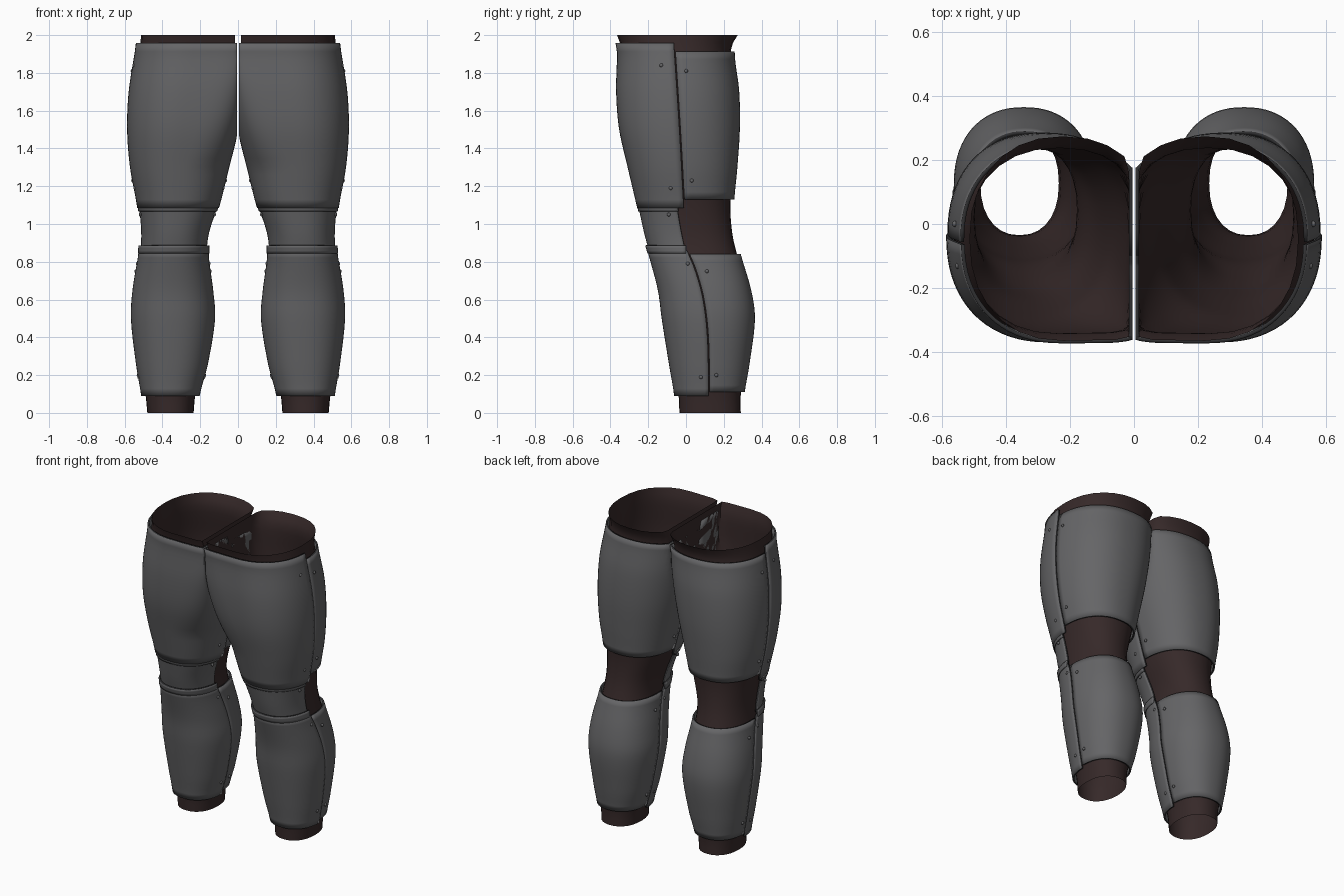
import bpy, bmesh, math
from mathutils import Matrix, Vector

cube = bpy.data.objects.get("Cube")
if cube:
    bpy.data.objects.remove(cube, do_unlink=True)


def material(name, rgb, rough):
    m = bpy.data.materials.new(name)
    m.use_nodes = True
    m.diffuse_color = (*rgb, 1)
    b = m.node_tree.nodes["Principled BSDF"]
    b.inputs["Base Color"].default_value = (*rgb, 1)
    b.inputs["Roughness"].default_value = rough
    return m


GREY = material("plate grey", (0.13, 0.13, 0.135), 0.6)
BROWN = material("dark brown lining", (0.037, 0.022, 0.022), 0.8)
EDGE = material("dark plate edge", (0.03, 0.03, 0.032), 0.7)

# Leg outline: height, inner x, outer x, front y, back y
LEG = [
    (0.00, 0.215, 0.50, -0.055, 0.31),
    (0.10, 0.205, 0.51, -0.06, 0.31),
    (0.25, 0.165, 0.535, -0.085, 0.335),
    (0.50, 0.125, 0.563, -0.125, 0.365),
    (0.65, 0.135, 0.555, -0.145, 0.345),
    (0.84, 0.158, 0.525, -0.195, 0.29),
    (0.95, 0.148, 0.518, -0.225, 0.265),
    (1.10, 0.10, 0.532, -0.258, 0.255),
    (1.30, 0.05, 0.568, -0.305, 0.272),
    (1.50, 0.0, 0.583, -0.35, 0.285),
    (1.70, -0.04, 0.575, -0.366, 0.282),
    (1.93, -0.08, 0.54, -0.363, 0.258),
    (2.00, -0.09, 0.533, -0.385, 0.294),
]


def smooth_lookup(rows, z):
    """Hermite interpolation through rows keyed by height."""
    z = min(max(z, rows[0][0]), rows[-1][0])
    last = len(rows) - 1
    i = next(k for k in range(last) if z <= rows[k + 1][0])
    a, b = rows[i], rows[i + 1]
    h = b[0] - a[0]
    t = (z - a[0]) / h

    def slope(k, j):
        p, q = rows[max(k - 1, 0)], rows[min(k + 1, last)]
        return (q[j] - p[j]) / (q[0] - p[0])

    return [(2*t**3 - 3*t*t + 1) * a[j] + (t**3 - 2*t*t + t) * h * slope(i, j)
            + (3*t*t - 2*t**3) * b[j] + (t**3 - t*t) * h * slope(i + 1, j)
            for j in range(1, len(a))]


def leg_point(z, t, grow, wall):
    """Point on the leg at height z and angle t; the inner side is flat at x = wall."""
    xi, xo, yf, yb = smooth_lookup(LEG, z)
    c, s = math.cos(t), math.sin(t)
    n = 2.25
    if c < 0 and s < 0:  # squarer inner front corner at the top of the thigh
        n += 3 * min(max((z - 1.3) / 0.5, 0), 1)
    px = math.copysign(abs(c) ** (2 / n), c)
    py = math.copysign(abs(s) ** (2 / n), s)
    x = (xi + xo) / 2 + ((xo - xi) / 2 + grow) * px
    y = (yf + yb) / 2 + ((yb - yf) / 2 + grow) * py
    return Vector((max(x, wall), y, z))


def angle_at(z, y, inner, grow=0.0):
    """Angle on the outer or inner side where the leg passes y."""
    lo, hi = -math.pi / 2, math.pi / 2
    for _ in range(30):
        mid = (lo + hi) / 2
        if leg_point(z, mid, grow, 0).y < y:
            lo = mid
        else:
            hi = mid
    return math.pi - lo if inner else lo


def finish(name, bm, mats, angle=40):
    me = bpy.data.meshes.new(name)
    bm.to_mesh(me)
    bm.free()
    ob = bpy.data.objects.new(name, me)
    bpy.context.collection.objects.link(ob)
    for m in mats:
        me.materials.append(m)
    bpy.ops.object.select_all(action="DESELECT")
    ob.select_set(True)
    bpy.context.view_layer.objects.active = ob
    bpy.ops.object.shade_smooth_by_angle(angle=math.radians(angle))
    return ob


def mirror(ob):
    mod = ob.modifiers.new("mirror", "MIRROR")
    mod.use_mirror_merge = False


def sheet(rows, closed):
    """Skin rows of points into a grid."""
    bm = bmesh.new()
    grid = [[bm.verts.new(p) for p in r] for r in rows]
    for a, b in zip(grid, grid[1:]):
        n = len(a)
        for i in range(n if closed else n - 1):
            j = (i + 1) % n
            bm.faces.new((a[i], a[j], b[j], b[i]))
    return bm


def plate(name, z0, z1, seam, front, grow, steps=20, around=36):
    """Curved armour plate in front of or behind the side seam."""
    rows = []
    for k in range(steps + 1):
        z = z0 + (z1 - z0) * k / steps
        y = smooth_lookup(seam, z)[0]
        outer, inner = angle_at(z, y, False, grow), angle_at(z, y, True, grow)
        if front:
            start, end = inner, outer + 2 * math.pi
        else:
            start, end = outer, inner
        rows.append([leg_point(z, start + (end - start) * i / around, grow, 0.004)
                     for i in range(around + 1)])
    ob = finish(name, sheet(rows, False), [GREY, EDGE])
    mod = ob.modifiers.new("thickness", "SOLIDIFY")
    mod.thickness = 0.012
    mod.offset = -1
    mod.material_offset_rim = 1
    mirror(ob)


# Open dark lining running from ankle to hip
lining = []
for k in range(51):
    z = 2.0 * k / 50
    lining.append([leg_point(z, 2 * math.pi * i / 28, -0.02, 0.016) for i in range(28)])
mirror(finish("leg_lining", sheet(lining, True), [BROWN]))

# Side seams as height, y
THIGH = [(1.08, -0.012), (1.5, -0.035), (1.96, -0.065)]
KNEE = [(0.86, -0.005), (0.98, -0.03), (1.10, -0.05)]
SHIN = [(0.09, 0.12), (0.4, 0.113), (0.6, 0.09), (0.75, 0.05), (0.86, 0.005)]


def behind(seam):
    return [(z, y + 0.006) for z, y in seam]


plate("thigh_front_plate", 1.085, 1.957, THIGH, True, 0.004)
plate("thigh_back_plate", 1.13, 1.912, behind(THIGH), False, 0.0)
plate("knee_plate", 0.87, 1.09, KNEE, True, -0.004, 10)
plate("knee_lower_band", 0.845, 0.886, [(0.84, 0.0), (0.89, 0.0)], True, 0.008, 3)
plate("knee_upper_band", 1.066, 1.1, [(1.06, -0.04), (1.1, -0.045)], True, 0.002, 3)
plate("shin_front_plate", 0.09, 0.86, SHIN, True, 0.004)
plate("calf_back_plate", 0.11, 0.84, behind(SHIN), False, 0.0)

# Rivets beside the seams, as y, z
RIVETS = [(-0.13, 1.84), (0.0, 1.81), (-0.08, 1.19), (0.03, 1.23), (-0.09, 1.05),
          (0.01, 0.79), (0.11, 0.75), (0.08, 0.19), (0.16, 0.2)]
bm = bmesh.new()
for y, z in RIVETS:
    for inner in (False, True):
        if inner and z > 1.3:
            continue
        p = leg_point(z, angle_at(z, y, inner), 0.003, 0)
        out = Matrix.Translation(p) @ Matrix.Diagonal((0.8, 1, 1, 1))
        bmesh.ops.create_uvsphere(bm, u_segments=10, v_segments=6, radius=0.01, matrix=out)
mirror(finish("rivets", bm, [GREY]))
